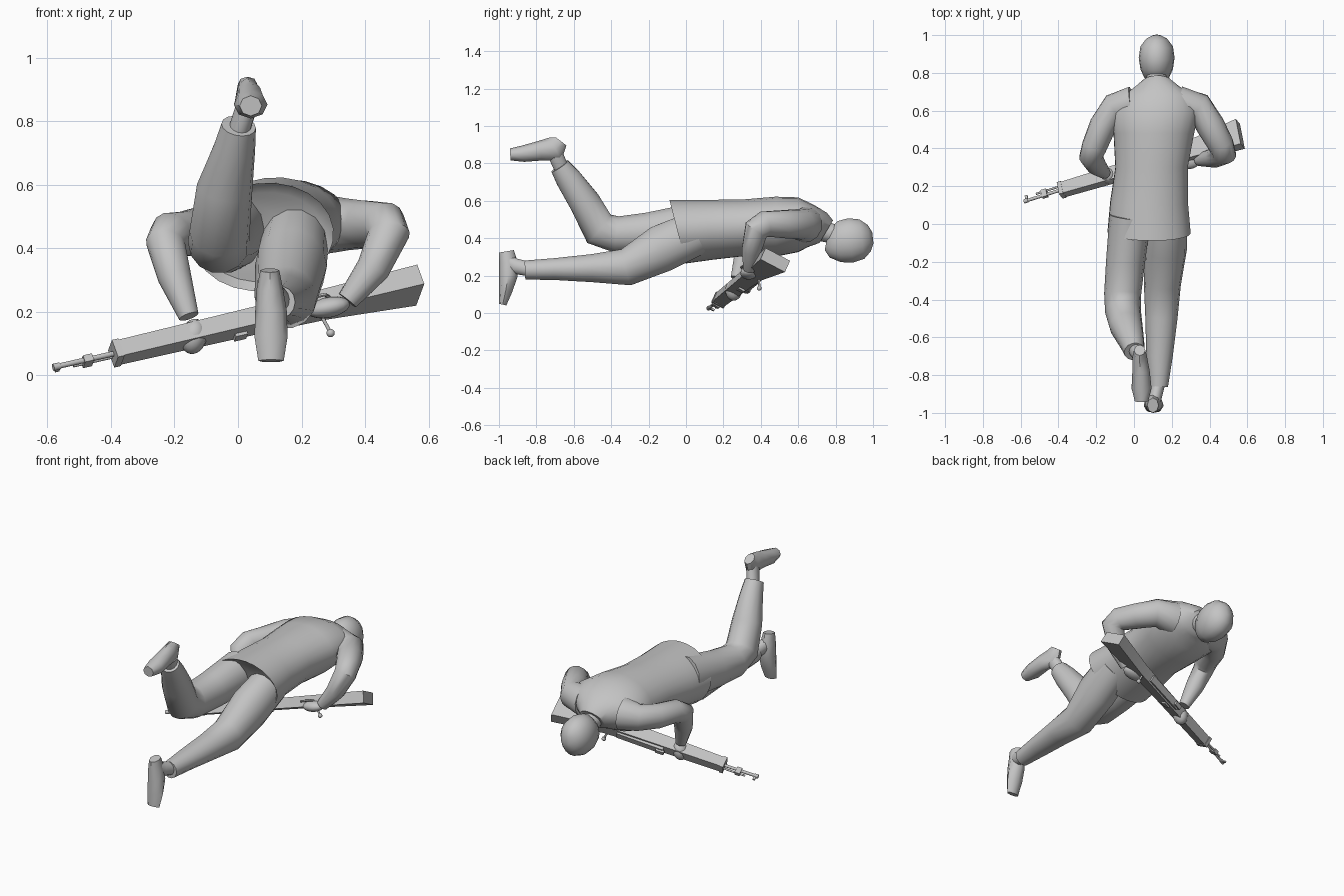
import bpy, bmesh, math
from mathutils import Vector, Matrix

grey = bpy.data.materials.new("plain_grey")
grey.diffuse_color = (0.55, 0.55, 0.55, 1)


def finish(name, bm, angle=40):
    bmesh.ops.recalc_face_normals(bm, faces=bm.faces)
    mesh = bpy.data.meshes.new(name)
    bm.to_mesh(mesh)
    bm.free()
    mesh.materials.append(grey)
    ob = bpy.data.objects.new(name, mesh)
    bpy.context.collection.objects.link(ob)
    bpy.ops.object.select_all(action='DESELECT')
    ob.select_set(True)
    bpy.context.view_layer.objects.active = ob
    bpy.ops.object.shade_smooth_by_angle(angle=math.radians(angle))
    return ob


def skin(name, rings, angle=40):
    """Joins a row of point rings into a capped skin."""
    bm = bmesh.new()
    rows = [[bm.verts.new(p) for p in ring] for ring in rings]
    n = len(rows[0])
    for a, b in zip(rows, rows[1:]):
        for i in range(n):
            j = (i + 1) % n
            bm.faces.new((a[i], a[j], b[j], b[i]))
    bm.faces.new(rows[0])
    bm.faces.new(rows[-1])
    return finish(name, bm, angle)


def limb(name, stations, ref=(1, 0, 0), n=14):
    """Stations are x, y, z, half width along ref, half depth."""
    pts = [Vector(s[:3]) for s in stations]
    rings = []
    for i, s in enumerate(stations):
        before = (pts[i] - pts[max(i - 1, 0)]).normalized()
        after = (pts[min(i + 1, len(pts) - 1)] - pts[i]).normalized()
        t = (before + after).normalized()
        w = Vector(ref)
        w = (w - t * w.dot(t)).normalized()
        d = t.cross(w)
        rings.append([pts[i] + w * s[3] * math.cos(a) + d * s[-1] * math.sin(a)
                      for a in (2 * math.pi * k / n for k in range(n))])
    return skin(name, rings, 50)


def ball(name, centre, size, tilt=0):
    bm = bmesh.new()
    m = Matrix.Translation(centre) @ Matrix.Rotation(tilt, 4, 'Y') @ Matrix.Diagonal((*size, 1))
    bmesh.ops.create_uvsphere(bm, u_segments=16, v_segments=12, radius=1, matrix=m)
    return finish(name, bm, 60)


# Jacket: slanted elliptical rings: x, y, z, half width, half height, slant
ROLL = math.radians(7)
jacket = [(.08, -.01, .435, .19, .14, -.25), (.08, -.045, .435, .222, .17, -.257),
          (.08, .12, .445, .207, .16, -.15), (.093, .30, .455, .193, .152, 0),
          (.105, .48, .462, .215, .16, 0), (.11, .60, .472, .235, .145, 0),
          (.118, .67, .465, .20, .11, .15), (.12, .72, .45, .12, .085, .4),
          (.12, .75, .435, .08, .06, .6)]
rings = []
for x, y, z, a, b, k in jacket:
    ring = []
    for i in range(24):
        ang = 2 * math.pi * i / 24
        px, pz = a * math.cos(ang), b * math.sin(ang)
        qx = px * math.cos(ROLL) - pz * math.sin(ROLL)
        qz = px * math.sin(ROLL) + pz * math.cos(ROLL)
        ring.append(Vector((x + qx, y + k * qz, z + qz)))
    rings.append(ring)
skin("jacket", rings, 50)

# Head and neck
limb("neck", [(.12, .66, .455, .062, .06), (.12, .76, .43, .055, .055),
              (.12, .84, .41, .05, .05)])
limb("head", [(.12, .752, .385, .035, .05), (.12, .775, .38, .066, .085),
              (.12, .82, .382, .086, .112), (.12, .88, .388, .095, .121),
              (.12, .94, .395, .086, .108), (.12, .98, .40, .056, .072),
              (.12, .999, .402, .02, .03)], n=18)

# Legs: one bent upward, one stretched back
limb("bent_leg", [(-.02, .04, .46, .11, .13), (-.045, -.2, .43, .103, .11),
                  (-.06, -.37, .42, .098, .1), (-.058, -.465, .45, .095, .1),
                  (-.042, -.54, .59, .088, .085), (-.01, -.63, .72, .065, .07),
                  (.002, -.675, .785, .055, .055)])
limb("bent_ankle", [(.0, -.66, .76, .034, .04), (.025, -.695, .84, .034, .042),
                    (.032, -.705, .89, .035, .035)])
limb("straight_leg", [(.18, .06, .43, .105, .12), (.167, -.13, .345, .113, .13),
                      (.15, -.32, .245, .098, .102), (.145, -.5, .24, .085, .077),
                      (.135, -.7, .235, .07, .06), (.13, -.86, .23, .05, .052)])
limb("straight_ankle", [(.13, -.84, .235, .036, .04), (.115, -.91, .25, .034, .042),
                        (.105, -.95, .27, .034, .04)])


# Feet: flat-soled sections, drawn with eight sides
def foot(name, stations):
    limb(name, stations, n=8)


foot("raised_foot", [(.03, -.668, .918, .03, .036), (.03, -.70, .876, .038, .07),
                     (.037, -.78, .868, .046, .053), (.04, -.87, .852, .053, .044),
                     (.04, -.94, .848, .035, .032)])
foot("lower_foot", [(.10, -.96, .33, .03, .04), (.10, -.95, .27, .042, .05),
                    (.104, -.95, .20, .05, .05), (.104, -.964, .12, .052, .036),
                    (.104, -.98, .045, .04, .02)])

# Arms, each reaching to the rifle
limb("right_arm", [(.24, .63, .475, .10, .10), (.345, .615, .475, .08, .083),
                   (.405, .52, .475, .076, .076), (.46, .42, .475, .068, .072),
                   (.475, .375, .445, .064, .07), (.425, .35, .335, .053, .053),
                   (.345, .34, .235, .034, .034)], ref=(.765, .38, -.47))
limb("left_arm", [(-.01, .63, .465, .10, .10), (-.105, .615, .455, .076, .08),
                  (-.165, .52, .445, .072, .072), (-.21, .41, .445, .066, .07),
                  (-.228, .355, .415, .06, .066), (-.2, .31, .31, .053, .053),
                  (-.155, .27, .185, .032, .032)], ref=(-.765, .38, -.47))
ball("right_hand", (.285, .335, .213), (.068, .045, .032), -.2)
ball("left_hand", (-.14, .255, .122), (.042, .045, .056), .2)

# Rifle frame: length from the muzzle, depth of the stock, thickness
u = Vector((1.145, .358, .259)).normalized()
d = Vector((-.03, .13, -.07))
d = (d - u * d.dot(u)).normalized()
t = u.cross(d)
muzzle = Vector((-.58, .12, .025))


def place(a, b, c):
    return muzzle + u * a + d * b + t * c


def rifle_box(name, sections):
    """Sections are length, lowest depth, highest depth, thickness from, to."""
    skin(name, [[place(a, b0, c0), place(a, b1, c0), place(a, b1, c1), place(a, b0, c1)]
                for a, b0, b1, c0, c1 in sections], 20)


def rifle_rod(name, a, b, r, n=8):
    a, b = place(*a), place(*b)
    limb(name, [(*a, r, r), (*b, r, r)], ref=t if abs((b - a).normalized().dot(t)) < .7 else d, n=n)


rifle_box("stock", [(.205, -.034, .032, -.028, .028), (.72, -.05, .032, -.03, .03),
                    (.92, -.06, .035, -.032, .032), (1.225, -.075, .075, -.035, .035)])
rifle_rod("barrel", (0, 0, 0), (.24, 0, 0), .009)
rifle_rod("gas_tube", (.07, .022, 0), (.24, .022, 0), .006)
rifle_rod("muzzle_collar", (-.002, 0, 0), (.02, 0, 0), .012)
rifle_box("front_sight", [(.008, 0, .03, -.005, .005), (.022, 0, .03, -.005, .005)])
rifle_box("gas_block", [(.10, -.013, .03, -.012, .012), (.13, -.013, .03, -.012, .012)])
rifle_box("stock_band", [(.2, -.037, .036, -.031, .031), (.222, -.037, .036, -.031, .031)])
rifle_box("receiver", [(.56, .02, .05, -.02, .02), (.84, .02, .045, -.02, .02)])
rifle_box("rear_sight", [(.55, .045, .062, -.012, .012), (.60, .045, .062, -.012, .012)])
rifle_box("side_plate", [(.60, -.01, .025, -.04, -.025), (.64, -.01, .025, -.04, -.025)])
rifle_rod("bolt_handle", (.90, .02, -.025), (.915, .04, -.075), .006)
ball("bolt_knob", place(.915, .04, -.078), (.013, .013, .013))

# Trigger guard: a bent strip on the stock edge
for i, (p, q) in enumerate([((.84, -.05), (.85, -.085)), ((.85, -.085), (.90, -.085)),
                            ((.90, -.085), (.92, -.055))]):
    rifle_rod(f"trigger_guard_{i + 1}", (p[0], p[1], 0), (q[0], q[1], 0), .006, 6)
